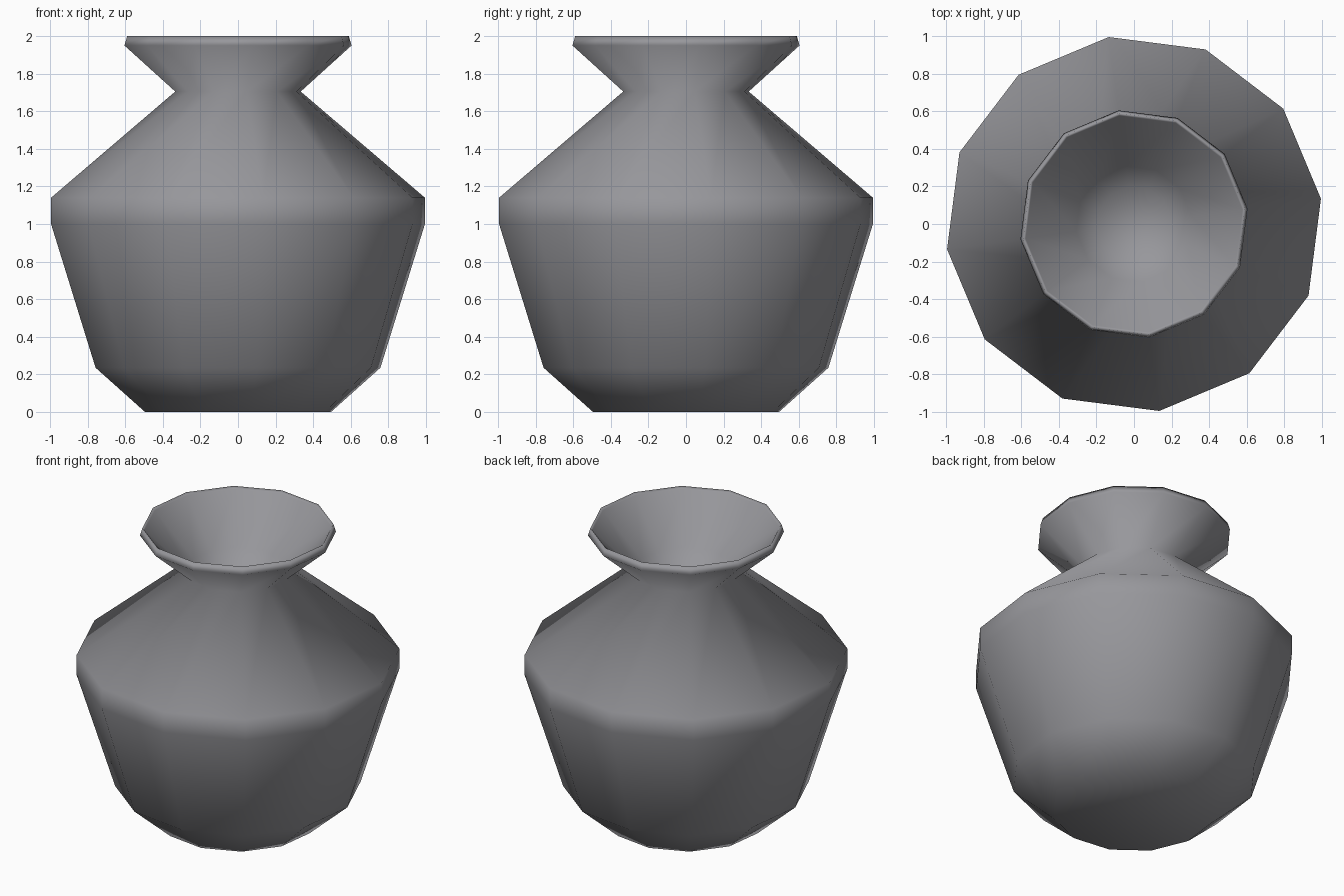
import bpy, bmesh, math

if "Cube" in bpy.data.objects:
    bpy.data.objects.remove(bpy.data.objects["Cube"])

SIDES = 12
TURN = math.radians(7.7)   # facets are slightly rotated about z

# (radius, height) from the foot, up the outside, over the lip, into the mouth
PROFILE = [
    (0.50, 0.00), (0.765, 0.235), (1.004, 1.00), (1.004, 1.14),
    (0.337, 1.705), (0.61, 1.95), (0.595, 2.00),
    (0.582, 1.985), (0.31, 1.71), (0.20, 1.58),
]

clay = bpy.data.materials.new("grey_clay")
clay.diffuse_color = (0.31, 0.31, 0.33, 1)
clay.use_nodes = True
clay.node_tree.nodes["Principled BSDF"].inputs["Base Color"].default_value = clay.diffuse_color


def ring(bm, r, z):
    return [bm.verts.new((r * math.cos(TURN + 2 * math.pi * i / SIDES),
                          r * math.sin(TURN + 2 * math.pi * i / SIDES), z))
            for i in range(SIDES)]


# Vase body: lathe the profile
bm = bmesh.new()
rings = [ring(bm, r, z) for r, z in PROFILE]
for a, b in zip(rings, rings[1:]):
    for i in range(SIDES):
        j = (i + 1) % SIDES
        bm.faces.new((a[i], a[j], b[j], b[i]))

# Close the foot and the bottom of the mouth
bm.faces.new(list(reversed(rings[0])))
bm.faces.new(rings[-1])
for f in bm.faces:
    f.smooth = True

mesh = bpy.data.meshes.new("vase")
bm.to_mesh(mesh)
bm.free()
mesh.materials.append(clay)
vase = bpy.data.objects.new("vase", mesh)
bpy.context.collection.objects.link(vase)
